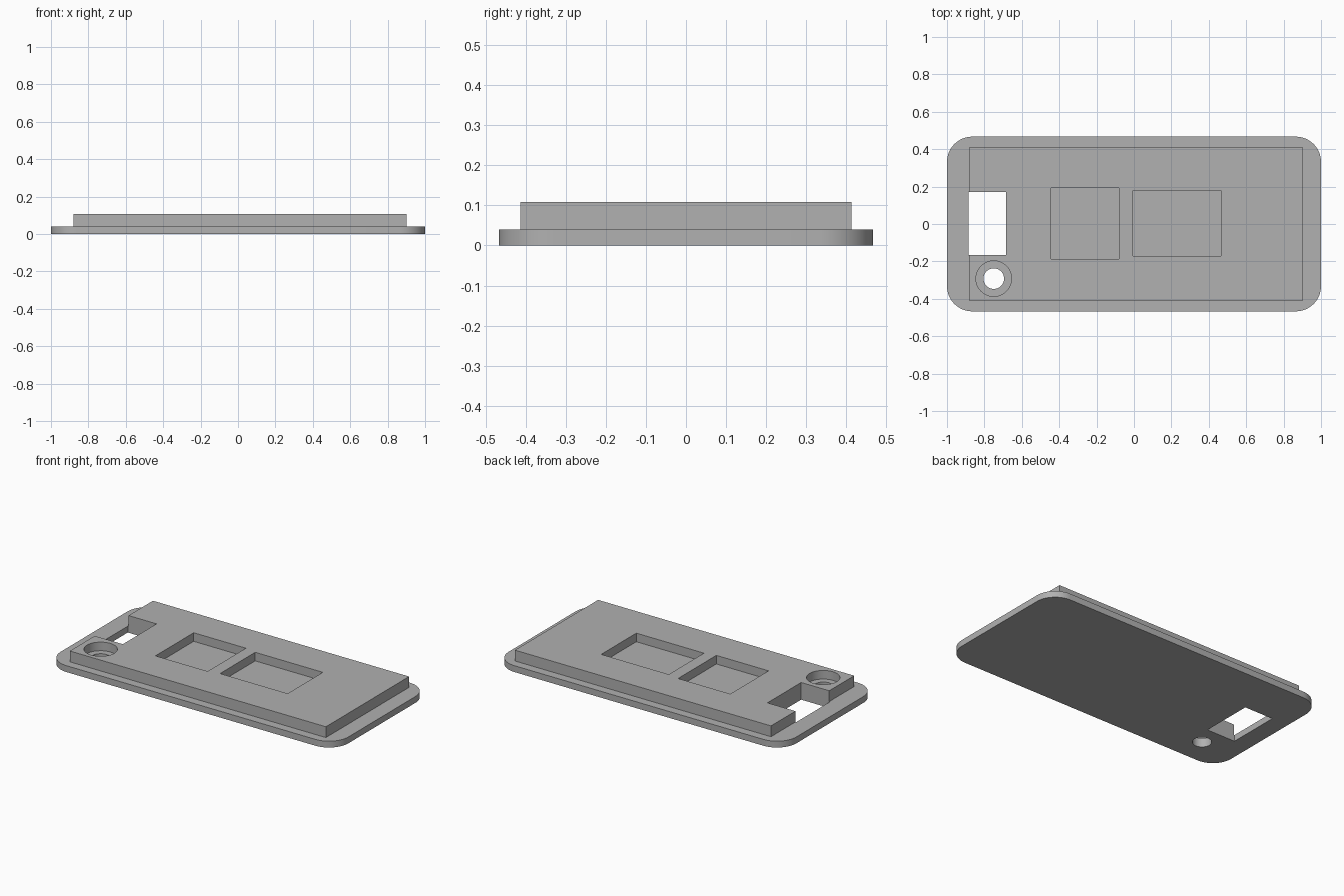
import bpy, bmesh
from math import pi, cos, sin, radians

default = bpy.data.objects.get("Cube")
if default:
    bpy.data.objects.remove(default, do_unlink=True)

PLATE_TOP, TOP, FLOOR = 0.04, 0.108, 0.054
HALF_W, CORNER = 0.467, 0.135

grey = bpy.data.materials.new("plain grey")
grey.use_nodes = True
colour = (0.44, 0.44, 0.44, 1)
grey.diffuse_color = colour
grey.node_tree.nodes["Principled BSDF"].inputs["Base Color"].default_value = colour


def prism(name, outline, z0, z1):
    """Extrude a counter-clockwise outline from z0 to z1."""
    bm = bmesh.new()
    base = bm.faces.new([bm.verts.new((x, y, z0)) for x, y in outline])
    top = bmesh.ops.extrude_face_region(bm, geom=[base], use_keep_orig=True)["geom"]
    verts = [v for v in top if isinstance(v, bmesh.types.BMVert)]
    bmesh.ops.translate(bm, verts=verts, vec=(0, 0, z1 - z0))
    bmesh.ops.recalc_face_normals(bm, faces=bm.faces)
    mesh = bpy.data.meshes.new(name)
    bm.to_mesh(mesh)
    bm.free()
    mesh.materials.append(grey)
    obj = bpy.data.objects.new(name, mesh)
    bpy.context.collection.objects.link(obj)
    return obj


def rect(x0, x1, y0, y1):
    return [(x0, y0), (x1, y0), (x1, y1), (x0, y1)]


def arc(cx, cy, r, start, sweep, steps):
    return [(cx + r * cos(start + sweep * i / steps),
             cy + r * sin(start + sweep * i / steps)) for i in range(steps + 1)]


def circle(cx, cy, r, steps=64):
    return arc(cx, cy, r, 0, 2 * pi, steps)[:-1]


def combine(target, tool, operation):
    """Apply a boolean to target and remove the tool."""
    tool.hide_render = True
    mod = target.modifiers.new(operation, 'BOOLEAN')
    mod.object, mod.operation, mod.solver = tool, operation, 'EXACT'
    bpy.context.view_layer.update()
    graph = bpy.context.evaluated_depsgraph_get()
    mesh = bpy.data.meshes.new_from_object(target.evaluated_get(graph))
    target.modifiers.clear()
    target.data = mesh
    bpy.data.objects.remove(tool, do_unlink=True)


# Rounded base plate
outline = []
for i, (sx, sy) in enumerate([(1, 1), (-1, 1), (-1, -1), (1, -1)]):
    outline += arc(sx * (1 - CORNER), sy * (HALF_W - CORNER), CORNER,
                   i * pi / 2, pi / 2, 14)
cover = prism("cover_plate", outline, 0, PLATE_TOP)

# Raised block, sunk slightly into the plate for a clean union
combine(cover, prism("raised_block", rect(-0.88, 0.9, -0.413, 0.413), 0.02, TOP), 'UNION')

# Openings: through window, two pockets, counterbored hole
cutters = [
    ("window_cutter", rect(-0.885, -0.685, -0.165, 0.17), -0.1),
    ("small_pocket_cutter", rect(-0.443, -0.08, -0.187, 0.193), FLOOR),
    ("large_pocket_cutter", rect(-0.005, 0.465, -0.171, 0.178), FLOOR),
    ("counterbore_cutter", circle(-0.75, -0.292, 0.095), FLOOR),
    ("hole_cutter", circle(-0.75, -0.292, 0.055), -0.1),
]
for name, shape, bottom in cutters:
    combine(cover, prism(name, shape, bottom, 0.2), 'DIFFERENCE')

# Smooth round walls, sharp edges
bpy.ops.object.select_all(action='DESELECT')
cover.select_set(True)
bpy.context.view_layer.objects.active = cover
bpy.ops.object.shade_smooth_by_angle(angle=radians(30))
